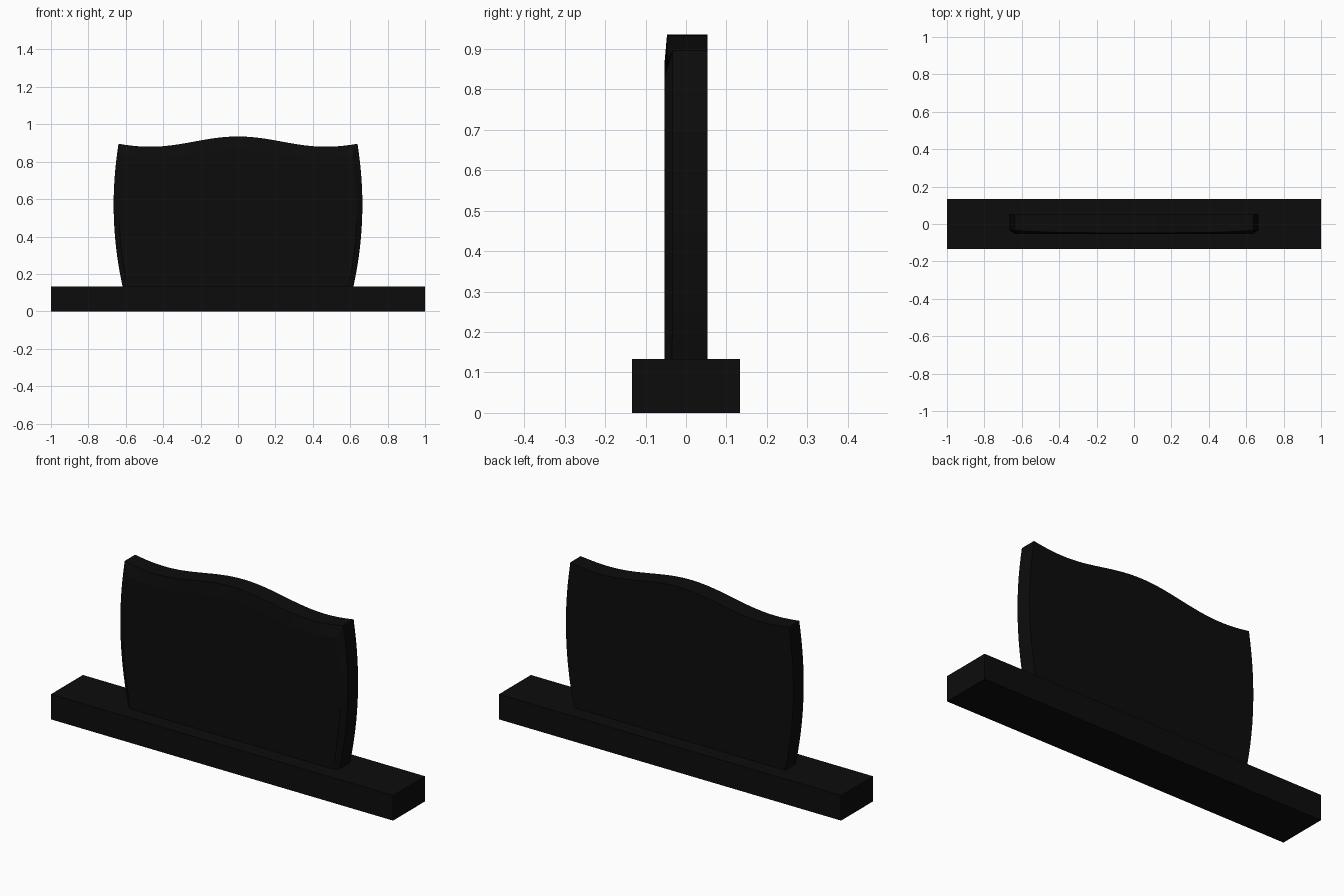
import bpy, bmesh, math

if "Cube" in bpy.data.objects:
    bpy.data.objects.remove(bpy.data.objects["Cube"])

BASE_H = 0.133

stone_mat = bpy.data.materials.new("black_granite")
stone_mat.diffuse_color = (0.0037, 0.0037, 0.0037, 1)
stone_mat.use_nodes = True
stone_mat.node_tree.nodes["Principled BSDF"].inputs["Base Color"].default_value = stone_mat.diffuse_color


def finish(bm, name):
    bmesh.ops.recalc_face_normals(bm, faces=bm.faces)
    me = bpy.data.meshes.new(name)
    bm.to_mesh(me)
    bm.free()
    ob = bpy.data.objects.new(name, me)
    bpy.context.collection.objects.link(ob)
    me.materials.append(stone_mat)
    return ob


# plinth
bm = bmesh.new()
bmesh.ops.create_cube(bm, size=1)
for v in bm.verts:
    v.co = (v.co.x * 2, v.co.y * 0.266, (v.co.z + 0.5) * BASE_H)
finish(bm, "plinth")


# headstone outline: bowed sides and a serpentine top
def side_x(z):
    return 0.665 - 0.25 * (z - 0.57) ** 2


def top_z(x):
    return 0.9075 + 0.0275 * math.cos(math.pi * x / 0.47)


CORNER_X = 0.639
CORNER_Z = top_z(CORNER_X)
NS, NT = 14, 40
right = []
for i in range(NS):
    z = BASE_H + (CORNER_Z - BASE_H) * i / NS
    right.append((side_x(z), z))
top = [(CORNER_X * (1 - 2 * i / NT), top_z(CORNER_X * (1 - 2 * i / NT))) for i in range(NT + 1)]
outline = right + top + [(-x, z) for x, z in reversed(right)]


def rim_y(x):
    # front rim falls back towards the sides
    return -0.047 + 0.014 * min(1, abs(x) / CORNER_X) ** 4


def inset(x, z):
    return x * 0.955, BASE_H + (z - BASE_H) * 0.915


# headstone slab with a shallow chamfer around its front face
bm = bmesh.new()
back = [bm.verts.new((x, 0.053, z)) for x, z in outline]
rim = [bm.verts.new((x, rim_y(x), z)) for x, z in outline]
face = []
for x, z in outline:
    ix, iz = inset(x, z)
    face.append(bm.verts.new((ix, -0.053, iz)))
n = len(outline)
for a, b in ((back, rim), (rim, face)):
    for i in range(n):
        j = (i + 1) % n
        bm.faces.new((a[i], a[j], b[j], b[i]))
bm.faces.new(back)
bm.faces.new(face)
slab = finish(bm, "headstone")
bpy.context.view_layer.objects.active = slab
slab.select_set(True)
bpy.ops.object.shade_smooth_by_angle(angle=math.radians(5))
